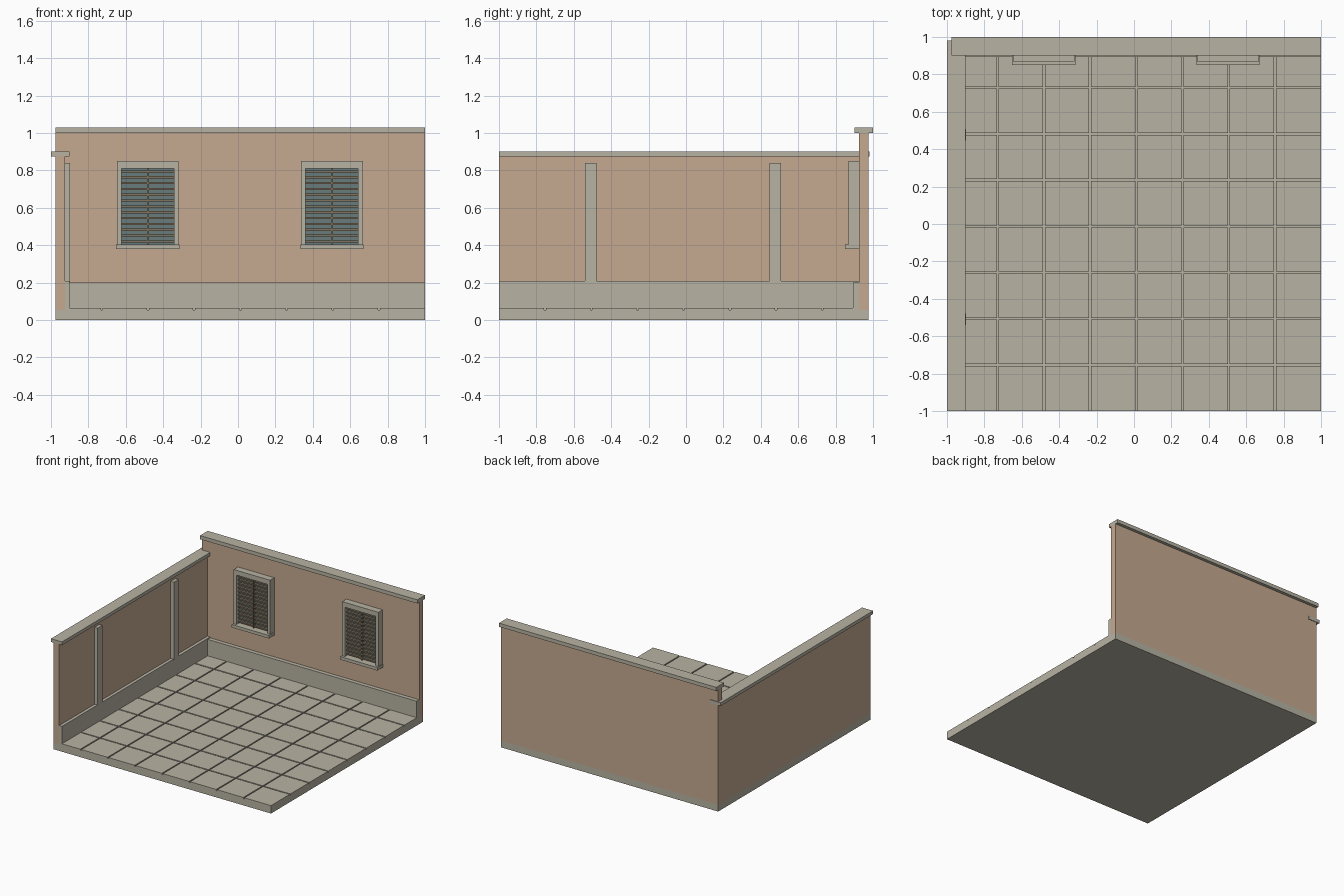
import bpy, bmesh
from mathutils import Matrix, Vector

if "Cube" in bpy.data.objects:
    bpy.data.objects.remove(bpy.data.objects["Cube"])


def material(name, rgb):
    m = bpy.data.materials.new(name)
    m.diffuse_color = (*rgb, 1)
    m.use_nodes = True
    m.node_tree.nodes["Principled BSDF"].inputs["Base Color"].default_value = m.diffuse_color
    return m


STONE = material("stone", (0.48, 0.45, 0.37))
PLASTER = material("plaster", (0.56, 0.40, 0.28))
GLASS = material("glass", (0.14, 0.20, 0.20))
WOOD = material("slat_wood", (0.22, 0.17, 0.11))


def boxes(name, mat, spans):
    """One object from boxes, each given as (x0, x1, y0, y1, z0, z1)."""
    bm = bmesh.new()
    for x0, x1, y0, y1, z0, z1 in spans:
        centre = Vector((x0 + x1, y0 + y1, z0 + z1)) / 2
        bmesh.ops.create_cube(bm, size=1, matrix=Matrix.Translation(centre)
                              @ Matrix.Diagonal((x1 - x0, y1 - y0, z1 - z0, 1)))
    me = bpy.data.meshes.new(name)
    bm.to_mesh(me)
    bm.free()
    me.materials.append(mat)
    ob = bpy.data.objects.new(name, me)
    bpy.context.collection.objects.link(ob)
    return ob


L, R, F, B = -0.975, 1.0, -1.0, 0.975      # outer faces of the room
FLOOR = 0.055
IN_X, IN_Y = -0.925, 0.925                 # inner wall faces

# Floor slab and 8 x 8 paving tiles
boxes("floor_slab", STONE, [(L, R, F, B, 0, FLOOR)])
N, GAP = 8, 0.005
P = (R - L) / N
tiles = []
for i in range(N):
    for j in range(N):
        x0 = IN_X if i == 0 else L + i * P + GAP
        y1 = IN_Y if j == N - 1 else F + (j + 1) * P - GAP
        x1 = R if i == N - 1 else L + (i + 1) * P - GAP
        y0 = F if j == 0 else F + j * P + GAP
        tiles.append((x0, x1, y0, y1, FLOOR, 0.065))
boxes("floor_tiles", STONE, tiles)

# Walls and their caps
boxes("back_wall", PLASTER, [(L, R, IN_Y, B, FLOOR, 1.0)])
boxes("left_wall", PLASTER, [(L, IN_X, F, IN_Y, FLOOR, 0.88)])
boxes("back_wall_cap", STONE, [(L, R, 0.9, 1.0, 1.0, 1.03)])
boxes("left_wall_cap", STONE, [(-1.0, -0.9, F, 0.98, 0.875, 0.902)])

# Skirting along both walls
boxes("back_skirting", STONE, [(IN_X, R, 0.892, IN_Y, FLOOR, 0.2)])
boxes("left_skirting", STONE, [(IN_X, -0.9, F, IN_Y, FLOOR, 0.208)])

# Pilasters on the left wall
for k, y in enumerate((-0.51, 0.478)):
    boxes(f"pilaster_{k + 1}", STONE, [(IN_X, -0.897, y - 0.031, y + 0.031, 0.2, 0.84)])

# Louvred windows on the back wall
for k, c in enumerate((-0.483, 0.502)):
    w, h = 0.165, 0.14
    boxes(f"window_frame_{k + 1}", STONE, [
        (c - w, c - h, 0.87, IN_Y, 0.4, 0.81),
        (c + h, c + w, 0.87, IN_Y, 0.4, 0.81),
        (c - w, c + w, 0.87, IN_Y, 0.81, 0.85)])
    boxes(f"window_sill_{k + 1}", STONE, [(c - 0.169, c + 0.169, 0.85, IN_Y, 0.38, 0.405)])
    boxes(f"window_pane_{k + 1}", GLASS, [(c - h, c + h, 0.91, 0.922, 0.4, 0.81)])
    # Slats and the centre mullion
    n = 13
    step = (0.81 - 0.405) / n
    slats = [(c - h, c + h, 0.89, 0.91, z - 0.006, z + 0.006)
             for z in (0.405 + (i + 0.5) * step for i in range(n))]
    boxes(f"window_slats_{k + 1}", WOOD, slats)
    boxes(f"window_mullion_{k + 1}", WOOD, [(c - 0.004, c + 0.004, 0.888, 0.912, 0.4, 0.81)])
